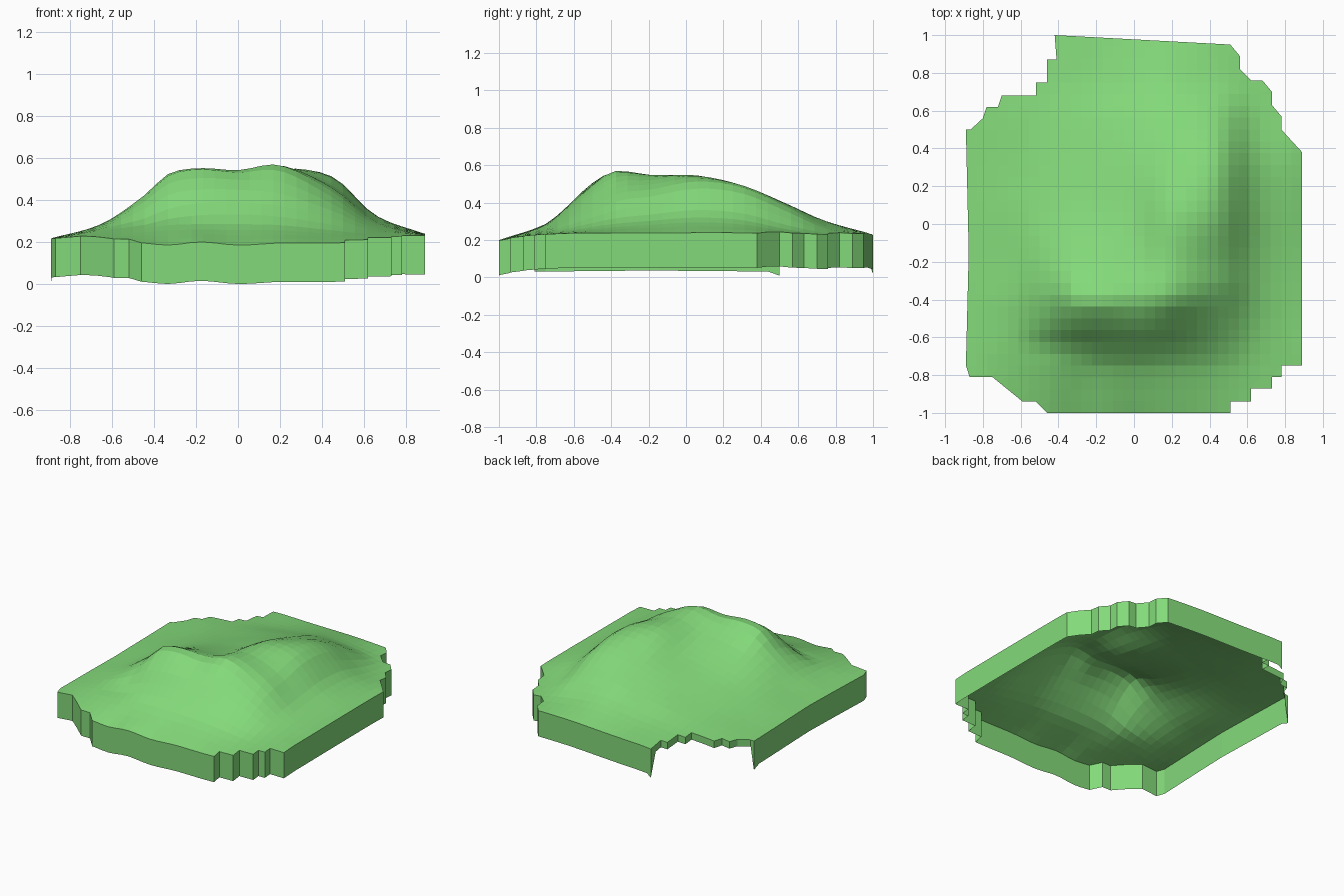
import bpy, bmesh
from mathutils import Vector

if "Cube" in bpy.data.objects:
    bpy.data.objects.remove(bpy.data.objects["Cube"])

# Stepped plan outline of the terrain patch, clockwise from back left
OUTLINE = [
    (-.42, 1), (.51, .95), (.56, .89), (.56, .82), (.62, .76), (.68, .76),
    (.73, .70), (.73, .63), (.78, .57), (.78, .50), (.89, .38), (.89, -.75),
    (.78, -.75), (.78, -.81), (.73, -.81), (.73, -.87), (.62, -.87),
    (.62, -.94), (.51, -.94), (.51, -1), (-.46, -1), (-.52, -.94),
    (-.59, -.94), (-.75, -.81), (-.87, -.81), (-.89, -.75), (-.875, -.15),
    (-.89, .50), (-.865, .50), (-.80, .56), (-.78, .62), (-.72, .62),
    (-.70, .68), (-.52, .68), (-.52, .75), (-.46, .75), (-.46, .87),
    (-.41, .87)]

# Hill cross-sections: heights at stations XS for each y
XS = [-.9, -.65, -.45, -.33, -.18, 0, .2, .45, .65, .9]
SECTIONS = {
    -1.0: [.22, .21, .20, .19, .205, .19, .20, .20, .21, .23],
    -.75: [.22, .25, .27, .285, .29, .29, .285, .26, .24, .235],
    -.65: [.22, .265, .30, .34, .365, .37, .355, .305, .255, .24],
    -.53: [.22, .28, .38, .46, .485, .48, .465, .37, .275, .24],
    -.41: [.22, .29, .42, .53, .56, .545, .56, .43, .295, .24],
    -.32: [.22, .29, .42, .51, .53, .535, .57, .46, .305, .24],
    -.20: [.22, .285, .395, .45, .48, .50, .555, .47, .315, .24],
    .05: [.22, .28, .34, .375, .41, .45, .545, .515, .335, .24],
    .30: [.22, .265, .305, .33, .365, .41, .475, .485, .32, .24],
    .55: [.22, .255, .275, .295, .32, .35, .39, .375, .265, .235],
    .75: [.22, .24, .25, .26, .27, .29, .305, .275, .238, .235],
    1.0: [.22, .225, .23, .235, .235, .235, .235, .235, .235, .235]}
SKIRT = .185


def spline(ts, vs, t):
    """Smooth Hermite interpolation through uneven stations."""
    t = min(max(t, ts[0]), ts[-1])
    n = len(ts)
    i = max(k for k in range(n - 1) if ts[k] <= t)

    def slope(k):
        a, b = max(k - 1, 0), min(k + 1, n - 1)
        return (vs[b] - vs[a]) / (ts[b] - ts[a])
    h = ts[i + 1] - ts[i]
    u = (t - ts[i]) / h
    return ((2*u**3 - 3*u**2 + 1) * vs[i] + (u**3 - 2*u**2 + u) * h * slope(i)
            + (3*u**2 - 2*u**3) * vs[i + 1] + (u**3 - u**2) * h * slope(i + 1))


def height(x, y):
    ys = list(SECTIONS)
    return spline(ys, [spline(XS, SECTIONS[k], x) for k in ys], y)


bm = bmesh.new()
bm.faces.new([bm.verts.new((x, y, 0)) for x, y in reversed(OUTLINE)])

# Slice the flat patch into a grid
for axis, half, count in ((Vector((1, 0, 0)), .89, 32), (Vector((0, 1, 0)), 1, 32)):
    for i in range(1, count):
        co = axis * (-half + 2 * half * i / count)
        bmesh.ops.bisect_plane(bm, geom=bm.verts[:] + bm.edges[:] + bm.faces[:],
                               dist=.002, plane_co=co, plane_no=axis)

# Raise the hill
for v in bm.verts:
    v.co.z = height(v.co.x, v.co.y)
bmesh.ops.triangulate(bm, faces=[f for f in bm.faces if len(f.verts) > 4])

# Drop the open skirt around the rim; it is shallow along the stepped back
# left corner and ends in a longer point on each side of it
rim = [e for e in bm.edges if e.is_boundary]
skirt = bmesh.ops.extrude_edge_only(bm, edges=rim)["geom"]
ends = [Vector((-.89, .50)), Vector((-.42, 1))]
for v in [g for g in skirt if isinstance(g, bmesh.types.BMVert)]:
    x, y = v.co.xy
    if any((v.co.xy - e).length < .005 for e in ends):
        v.co.z -= SKIRT + .022
    elif x < -.40 and y > .49 and y < .99 and x > -.88:
        v.co.z -= .05
    else:
        v.co.z -= SKIRT

bmesh.ops.recalc_face_normals(bm, faces=bm.faces[:])
if sum(f.normal.z for f in bm.faces) < 0:
    bmesh.ops.reverse_faces(bm, faces=bm.faces[:])
low = min(v.co.z for v in bm.verts)
for v in bm.verts:
    v.co.z -= low

mesh = bpy.data.meshes.new("grassy_hill")
bm.to_mesh(mesh)
bm.free()
green = bpy.data.materials.new("grass green")
green.diffuse_color = (.23, .70, .195, 1)
green.use_nodes = True
green.node_tree.nodes["Principled BSDF"].inputs["Base Color"].default_value = green.diffuse_color
mesh.materials.append(green)
hill = bpy.data.objects.new("grassy_hill", mesh)
bpy.context.collection.objects.link(hill)
